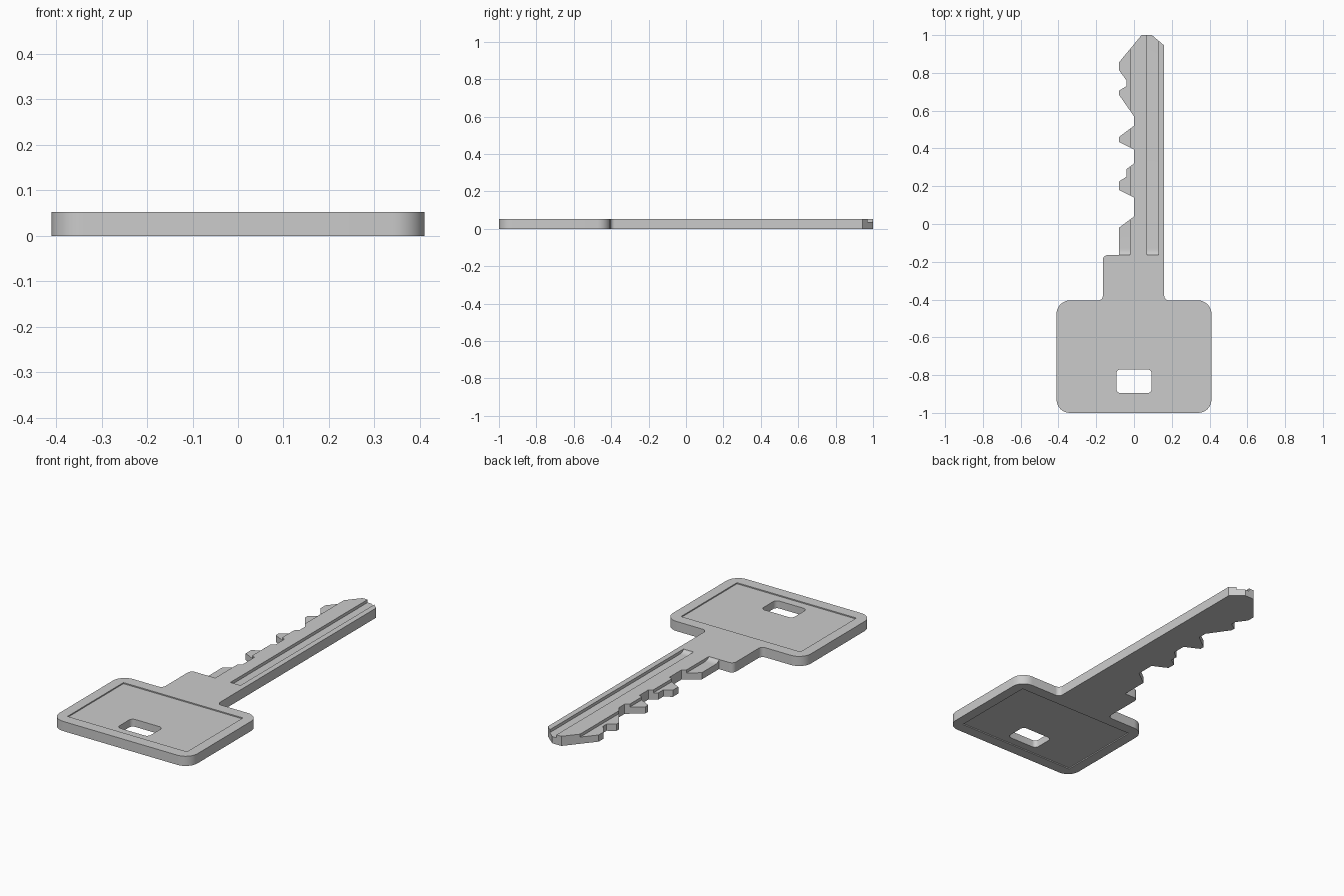
import bpy, bmesh
from math import sin, cos, pi
from mathutils import Vector

if "Cube" in bpy.data.objects:
    bpy.data.objects.remove(bpy.data.objects["Cube"])

T = 0.052        # key thickness
CUT = 0.016      # milled groove depth
POCKET = 0.006   # shallow recess on both head faces


def rounded(points, n=8):
    """Outline of (x, y[, radius]) corners; corners with a radius get an arc."""
    out = []
    for i, p in enumerate(points):
        c = Vector(p[:2])
        if len(p) < 3:
            out.append(c)
            continue
        a = (Vector(points[i - 1][:2]) - c).normalized() * p[2]
        b = (Vector(points[(i + 1) % len(points)][:2]) - c).normalized() * p[2]
        for k in range(n + 1):
            t = k / n * pi / 2
            out.append(c + a * (1 - sin(t)) + b * (1 - cos(t)))
    return out


def prism(name, verts, offset):
    """Extrude a flat 3D outline along an offset vector."""
    bm = bmesh.new()
    face = bm.faces.new([bm.verts.new(v) for v in verts])
    ext = bmesh.ops.extrude_face_region(bm, geom=[face])
    moved = [g for g in ext["geom"] if isinstance(g, bmesh.types.BMVert)]
    bmesh.ops.translate(bm, vec=offset, verts=moved)
    bmesh.ops.recalc_face_normals(bm, faces=bm.faces)
    me = bpy.data.meshes.new(name)
    bm.to_mesh(me)
    bm.free()
    ob = bpy.data.objects.new(name, me)
    bpy.context.collection.objects.link(ob)
    return ob


def plate(name, pts, z0, z1):
    return prism(name, [(x, y, z0) for x, y in pts], (0, 0, z1 - z0))


def groove(name, x0, x1):
    """Milled slot along the blade with a curved run-out at the shoulder."""
    n = 6
    prof = [(-0.165, T + 0.05), (-0.165, T)]
    prof += [(-0.165 + 0.035 * (1 - cos(k / n * pi / 2)), T - CUT * sin(k / n * pi / 2))
             for k in range(1, n + 1)]
    prof += [(1.1, T - CUT), (1.1, T + 0.05)]
    return prism(name, [(x0, y, z) for y, z in prof], (x1 - x0, 0, 0))


# key outline: head, shoulder, toothed blade edge, pointed tip, straight back
outline = [
    (0.41, -0.405, 0.07), (0.41, -1, 0.07), (-0.41, -1, 0.07), (-0.41, -0.405, 0.07),
    (-0.165, -0.405, 0.025), (-0.165, -0.165, 0.025),
    (-0.08, -0.165), (-0.08, -0.02), (0, 0.04), (0, 0.14), (-0.08, 0.18),
    (-0.08, 0.225), (-0.04, 0.25), (-0.04, 0.29), (0, 0.32), (0, 0.395),
    (-0.08, 0.435), (-0.08, 0.46), (0, 0.52), (0, 0.57), (-0.08, 0.685),
    (-0.08, 0.705), (-0.04, 0.73), (-0.04, 0.76), (-0.08, 0.815),
    (-0.08, 0.855), (0.04, 1), (0.095, 1), (0.16, 0.945),
    (0.16, -0.405, 0.025),
]
key = plate("key", rounded(outline), 0, T)

# ring hole, head recesses and blade grooves
hx, hy0, hy1, r = 0.093, -0.895, -0.77, 0.022
hole = rounded([(hx, hy0, r), (hx, hy1, r), (-hx, hy1, r), (-hx, hy0, r)])
px, py0, py1 = 0.355, -0.94, -0.465
pocket = [(px, py0), (px, py1), (-px, py1), (-px, py0)]
cutters = [
    plate("hole_cutter", hole, -0.1, 0.2),
    plate("top_recess_cutter", pocket, T - POCKET, T + 0.05),
    plate("bottom_recess_cutter", pocket, -0.05, POCKET),
    groove("tooth_step_cutter", -0.15, -0.02),
    groove("blade_groove_cutter", 0.07, 0.13),
]
for c in cutters:
    c.hide_render = True
    m = key.modifiers.new(c.name, 'BOOLEAN')
    m.operation = 'DIFFERENCE'
    m.solver = 'EXACT'
    m.object = c

# bake the cuts and remove the helpers
bpy.context.view_layer.objects.active = key
key.select_set(True)
for m in list(key.modifiers):
    bpy.ops.object.modifier_apply(modifier=m.name)
for c in cutters:
    bpy.data.objects.remove(c, do_unlink=True)
bpy.ops.object.shade_smooth_by_angle(angle=0.5)
